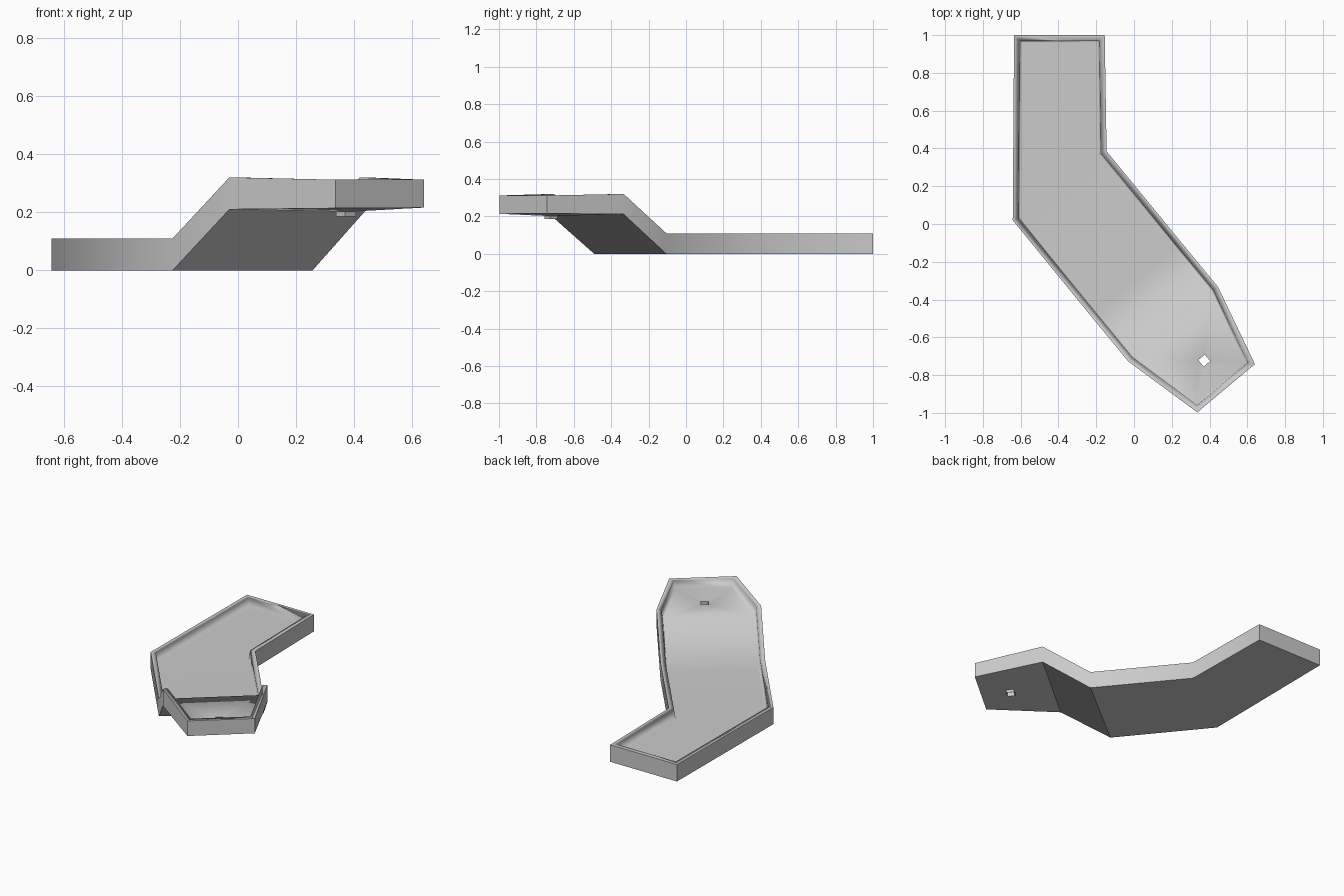
import bpy, bmesh, math
from mathutils import Vector

if "Cube" in bpy.data.objects:
    bpy.data.objects.remove(bpy.data.objects["Cube"])

# Tray outline, clockwise from the back left corner: x, y, base z, rim z
OUTLINE = [
    (-0.635, 1.0, 0, 0.11), (-0.155, 1.0, 0, 0.11),
    (-0.145, 0.385, 0, 0.11), (0.257, -0.105, 0, 0.11),
    (0.445, -0.333, 0.212, 0.32), (0.64, -0.742, 0.216, 0.312),
    (0.335, -0.997, 0.214, 0.312), (-0.03, -0.728, 0.21, 0.32),
    (-0.225, -0.491, 0, 0.11), (-0.642, 0.02, 0, 0.11)]
N = len(OUTLINE)
FLOOR = 0.043
HOLE = Vector((0.372, -0.723))


def inset(i, width):
    """Mitred inward offset of one outline corner."""
    p, q, r = (Vector(OUTLINE[(i + k) % N][:2]) for k in (-1, 0, 1))
    a, b = (q - p).normalized(), (r - q).normalized()
    na, nb = Vector((a.y, -a.x)), Vector((b.y, -b.x))
    return q + (na + nb) * (width / (1 + na.dot(nb)))


def ring(bm, width, level):
    return [bm.verts.new((*inset(i, width), level(OUTLINE[i]))) for i in range(N)]


def hole_ring(bm, radius, z):
    """Square whose corners point to the four corners of the upper deck."""
    return [bm.verts.new((HOLE.x + radius * math.cos(math.radians(t)),
                          HOLE.y + radius * math.sin(math.radians(t)), z))
            for t in (85, -5, -95, -185)]


def bridge(bm, a, b):
    n = len(a)
    for i in range(n):
        j = (i + 1) % n
        bm.faces.new((a[i], a[j], b[j], b[i]))


def sharpen(bm, verts):
    """Keep a hard edge around a ring."""
    for i, v in enumerate(verts):
        bm.edges.get((v, verts[(i + 1) % len(verts)])).smooth = False


def deck(bm, v, hole):
    """Lower lane, ramp and upper deck sinking to the hole."""
    for ids in ((0, 1, 2, 9), (9, 2, 3, 8), (8, 3, 4, 7)):
        bm.faces.new([v[i] for i in ids])
    bridge(bm, v[4:8], hole)


bm = bmesh.new()
# Rim wall: outside, top and slightly sloping inside
base = ring(bm, 0, lambda p: p[2])
rim = ring(bm, 0, lambda p: p[3])
rim_in = ring(bm, 0.03, lambda p: p[3])
floor = ring(bm, 0.04, lambda p: p[2] + FLOOR)
for a, b in ((base, rim), (rim, rim_in), (rim_in, floor)):
    bridge(bm, a, b)

# Playing surface and underside
hole_top = hole_ring(bm, 0.032, 0.232)
hole_under = hole_ring(bm, 0.035, 0.203)
deck(bm, floor, hole_top)
deck(bm, base, hole_under)

# Open square cup below the hole
cup_in = hole_ring(bm, 0.032, 0.185)
cup_out = hole_ring(bm, 0.035, 0.185)
for a, b in ((hole_top, cup_in), (cup_in, cup_out), (cup_out, hole_under)):
    bridge(bm, a, b)

# Soft shading with hard outer edges and hard tight corners
bmesh.ops.recalc_face_normals(bm, faces=bm.faces)
for f in bm.faces:
    f.smooth = True
for r in (base, rim, hole_top, hole_under, cup_in, cup_out):
    sharpen(bm, r)
for i in (0, 1, 5, 6):
    bm.edges.get((base[i], rim[i])).smooth = False
for a, b in ((hole_top, cup_in), (cup_out, hole_under)):
    for p, q in zip(a, b):
        bm.edges.get((p, q)).smooth = False
for i, j in ((3, 8), (4, 7)):
    bm.edges.get((base[i], base[j])).smooth = False

mesh = bpy.data.meshes.new("lane_tray")
bm.to_mesh(mesh)
bm.free()
tray = bpy.data.objects.new("lane_tray", mesh)
bpy.context.collection.objects.link(tray)
# Large faces keep flat shading, the inner walls blend into the floor
weighted = tray.modifiers.new("weighted_normals", "WEIGHTED_NORMAL")
weighted.keep_sharp = True
weighted.weight = 90
